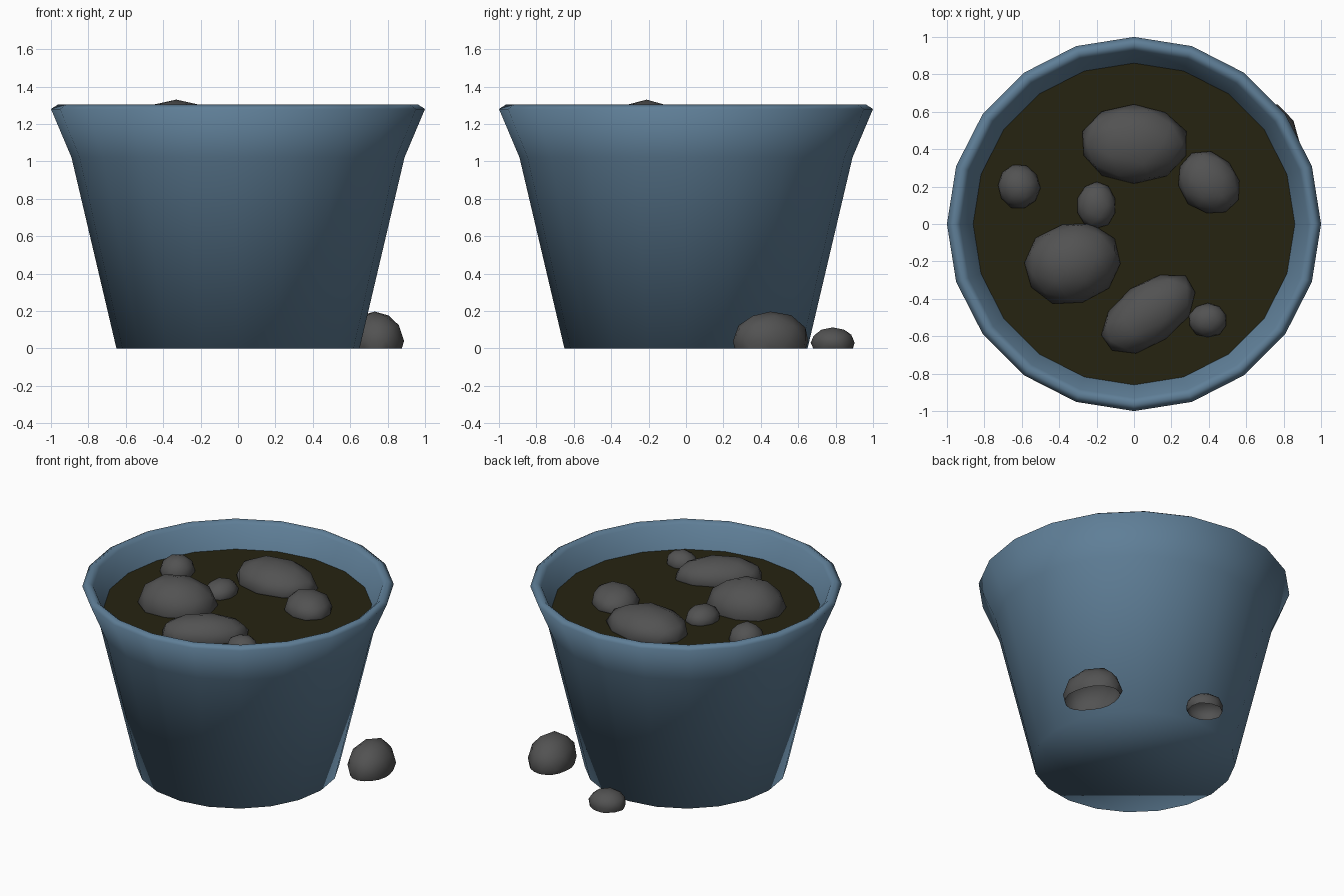
import bpy, bmesh, math, random
from mathutils import Matrix

if "Cube" in bpy.data.objects:
    bpy.data.objects.remove(bpy.data.objects["Cube"])

random.seed(4)
SIDES = 20
SOIL_Z = 1.135


def material(name, rgb):
    m = bpy.data.materials.new(name)
    m.diffuse_color = (*rgb, 1)
    m.use_nodes = True
    m.node_tree.nodes["Principled BSDF"].inputs["Base Color"].default_value = m.diffuse_color
    return m


BLUE = material("blue glaze", (0.114, 0.21, 0.31))
SOIL = material("dark soil", (0.019, 0.017, 0.0055))
GREY = material("grey stone", (0.085, 0.085, 0.085))


def finish(name, bm, mat):
    """Turn a bmesh into a smooth shaded object of one colour."""
    for f in bm.faces:
        f.smooth = True
    me = bpy.data.meshes.new(name)
    bm.to_mesh(me)
    bm.free()
    me.materials.append(mat)
    ob = bpy.data.objects.new(name, me)
    bpy.context.collection.objects.link(ob)
    return ob


def ring(bm, r, z):
    return [bm.verts.new((r * math.cos(2 * math.pi * i / SIDES),
                          r * math.sin(2 * math.pi * i / SIDES), z))
            for i in range(SIDES)]


# Pot: closed base, flared wall, rolled rim and inner wall down to the soil
bm = bmesh.new()
profile = [(0.65, 0), (0.89, 1.02), (1.0, 1.28), (0.96, 1.305),
           (0.93, 1.28), (0.86, SOIL_Z)]
rings = [ring(bm, r, z) for r, z in profile]
for a, b in zip(rings, rings[1:]):
    for i in range(SIDES):
        j = (i + 1) % SIDES
        bm.faces.new((a[i], a[j], b[j], b[i]))
bm.faces.new(rings[0][::-1])
finish("pot", bm, BLUE)

# Soil disc
bm = bmesh.new()
bm.faces.new(ring(bm, 0.86, SOIL_Z))
finish("soil", bm, SOIL)


def stone(name, x, y, z, rx, ry, h, turn=0, lift=0.0):
    """Slightly uneven half pebble, cut open where it meets the ground."""
    bm = bmesh.new()
    bmesh.ops.create_icosphere(bm, subdivisions=2, radius=1)
    for v in bm.verts:
        if v.co.z < 0.99:
            v.co *= random.uniform(0.97, 1.03)
    bm.transform(Matrix.Translation((x, y, z + lift))
                 @ Matrix.Rotation(math.radians(turn), 4, 'Z')
                 @ Matrix.Diagonal((rx, ry, h - lift, 1)))
    bmesh.ops.bisect_plane(bm, geom=bm.verts[:] + bm.edges[:] + bm.faces[:],
                           plane_co=(0, 0, z), plane_no=(0, 0, 1),
                           clear_inner=True)
    finish(name, bm, GREY)


# Stones on the soil: x, y, radii, height, turn
on_soil = [
    (0.0, 0.43, 0.29, 0.21, 0.15, 0),
    (0.40, 0.22, 0.185, 0.155, 0.12, -45),
    (-0.615, 0.20, 0.115, 0.122, 0.115, 15),
    (-0.20, 0.10, 0.105, 0.125, 0.09, 0),
    (-0.33, -0.21, 0.26, 0.22, 0.195, 15),
    (0.075, -0.48, 0.29, 0.165, 0.135, 35),
    (0.395, -0.515, 0.105, 0.092, 0.09, 0),
]
for n, (x, y, rx, ry, h, turn) in enumerate(on_soil, 1):
    stone(f"soil_stone_{n}", x, y, SOIL_Z, rx, ry, h, turn, 0.01)

# Stones lying on the ground beside the pot
stone("ground_stone_large", 0.73, 0.452, 0, 0.15, 0.21, 0.197, 15, 0.04)
stone("ground_stone_small", 0.065, 0.785, 0, 0.125, 0.12, 0.112, 0, 0.03)
